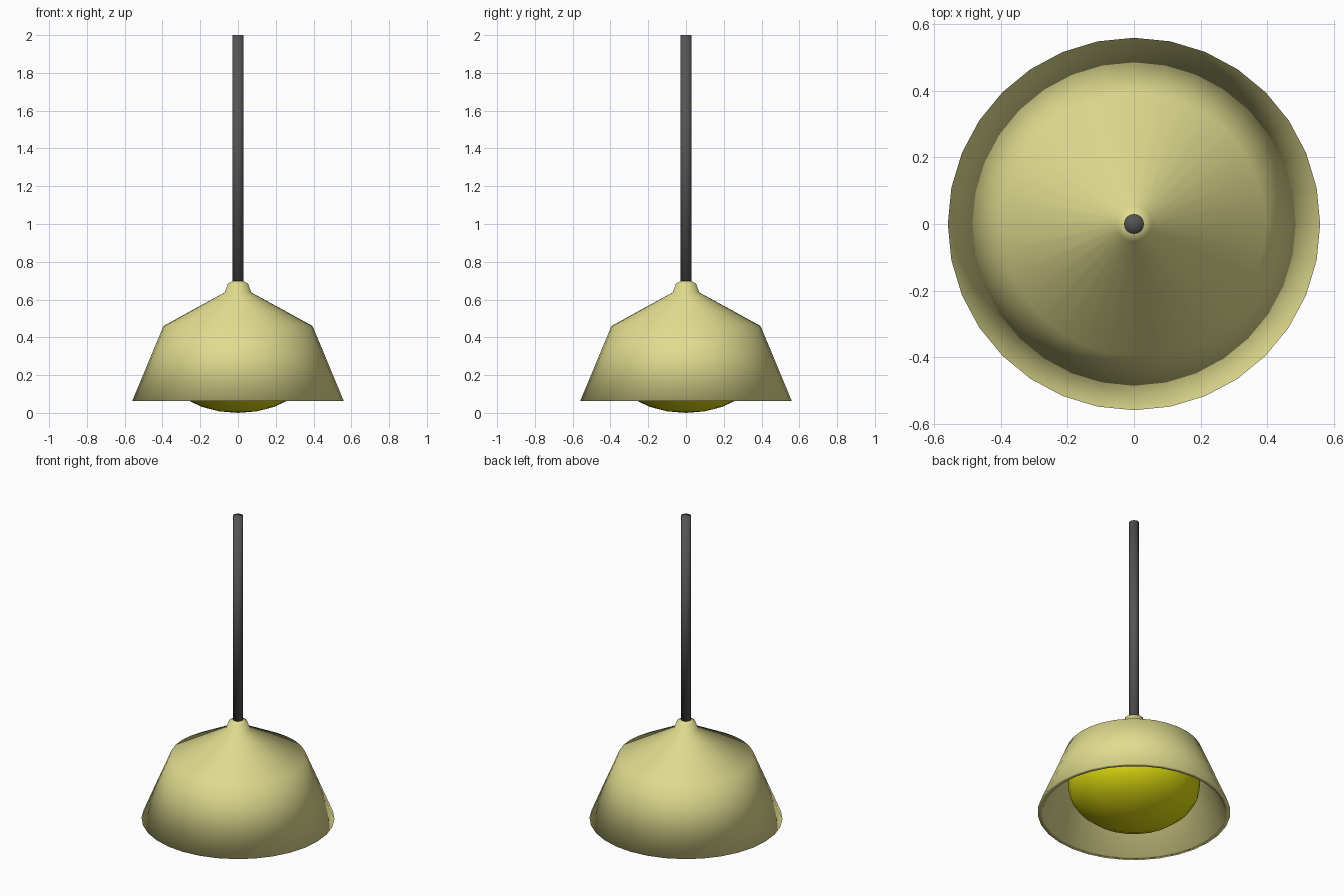
import bpy, bmesh
from math import cos, sin, pi

if "Cube" in bpy.data.objects:
    bpy.data.objects.remove(bpy.data.objects["Cube"])


def material(name, rgb):
    m = bpy.data.materials.new(name)
    m.diffuse_color = (*rgb, 1)
    m.use_nodes = True
    m.node_tree.nodes["Principled BSDF"].inputs["Base Color"].default_value = m.diffuse_color
    return m


def lathe(name, profile, sides, mat):
    """Revolve (radius, z) points around z; a radius of 0 becomes a pole."""
    bm = bmesh.new()
    rings = []
    for r, z in profile:
        if r < 1e-5:
            rings.append([bm.verts.new((0, 0, z))] * sides)
        else:
            rings.append([bm.verts.new((r * cos(2 * pi * i / sides),
                                        r * sin(2 * pi * i / sides), z))
                          for i in range(sides)])
    for a, b in zip(rings, rings[1:]):
        for i in range(sides):
            j = (i + 1) % sides
            corners = list(dict.fromkeys((a[i], a[j], b[j], b[i])))
            bm.faces.new(corners)
    bmesh.ops.recalc_face_normals(bm, faces=bm.faces)
    for f in bm.faces:
        f.smooth = True
    me = bpy.data.meshes.new(name)
    bm.to_mesh(me)
    bm.free()
    me.materials.append(mat)
    ob = bpy.data.objects.new(name, me)
    bpy.context.collection.objects.link(ob)
    return ob


cream = material("cream", (0.75, 0.72, 0.28))
yellow = material("yellow", (0.75, 0.72, 0.005))
dark = material("dark_grey", (0.09, 0.09, 0.09))

# Shade: outer wall, collar, and inner wall as one thin closed shell
lathe("lamp_shade", [(0, 0.70), (0.025, 0.70), (0.053, 0.685), (0.07, 0.638),
                     (0.395, 0.46), (0.56, 0.063), (0.53, 0.063),
                     (0.375, 0.437), (0.06, 0.61), (0, 0.62)], 32, cream)

# Bulb: flattened sphere resting on z = 0
RINGS, A, C = 12, 0.385, 0.24
lathe("bulb", [(A * sin(pi * k / RINGS), C - C * cos(pi * k / RINGS))
               for k in range(RINGS + 1)], 24, yellow)

# Hanging rod
lathe("hanging_rod", [(0, 0.66), (0.03, 0.66), (0.03, 2.0), (0, 2.0)], 16, dark)
